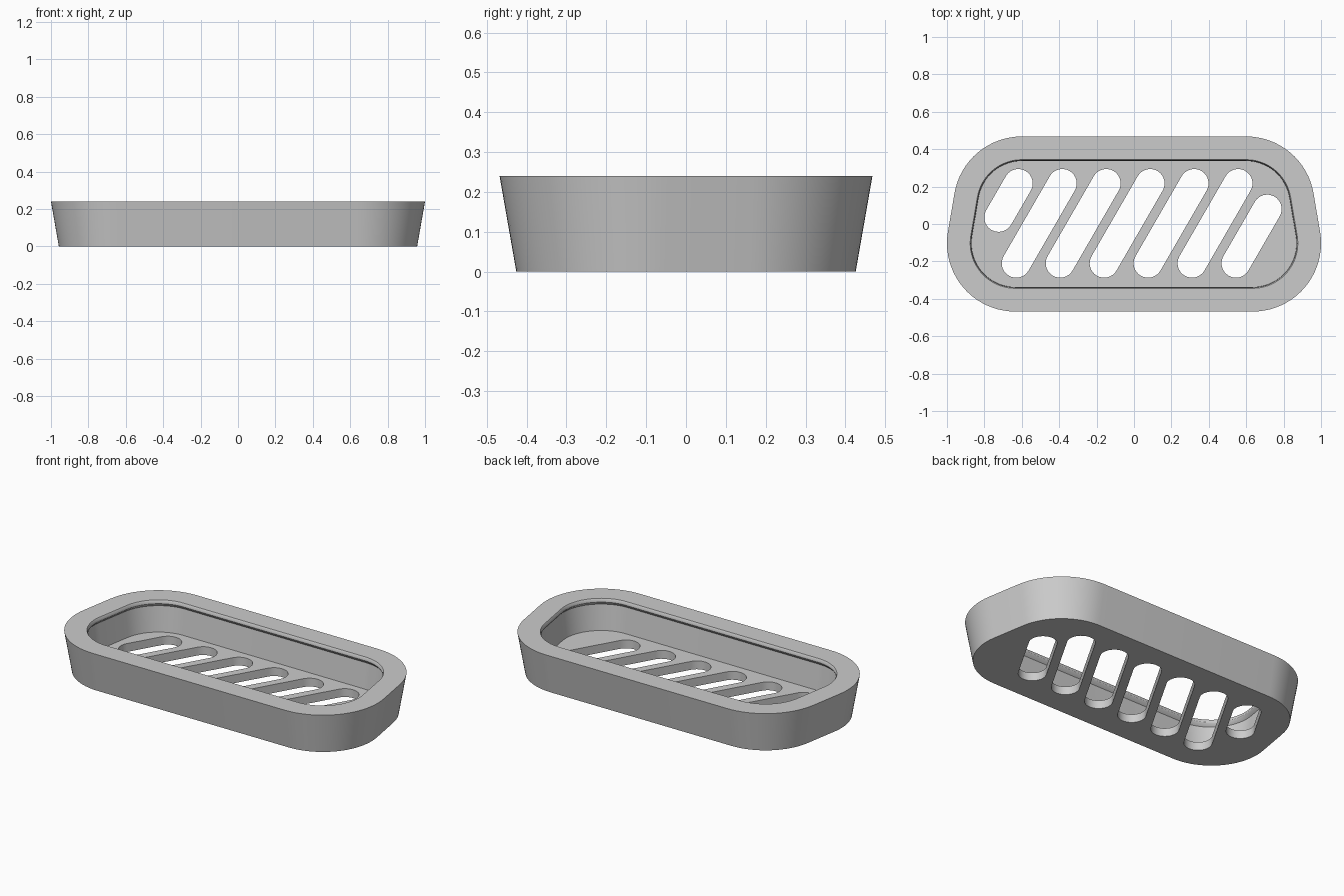
import bpy, bmesh, math
from mathutils import Vector

cube = bpy.data.objects.get("Cube")
if cube:
    bpy.data.objects.remove(cube, do_unlink=True)

# Material
grey = bpy.data.materials.new("plain grey")
grey.use_nodes = True
colour = (0.6, 0.6, 0.6, 1)
grey.diffuse_color = colour
grey.node_tree.nodes["Principled BSDF"].inputs["Base Color"].default_value = colour


def arc(cx, cy, r, start, end, steps):
    return [(cx + r * math.cos(start + (end - start) * i / steps),
             cy + r * math.sin(start + (end - start) * i / steps)) for i in range(steps + 1)]


def outline(r):
    """Rounded trapezoid: four corner circles, the front pair slightly wider apart."""
    back, front, cy = 0.6, 0.635, 0.103
    lean = math.atan2(front - back, 2 * cy)
    q = math.pi / 2
    right = arc(front, -cy, r, -q, lean, 20) + arc(back, cy, r, lean, q, 16)
    return right + [(-x, y) for x, y in reversed(right)]


def capsule(a, b, r):
    """Slot outline running from point a to point b."""
    d = math.atan2(b[1] - a[1], b[0] - a[0])
    q = math.pi / 2
    return arc(*b, r, d - q, d + q, 16) + arc(*a, r, d + q, d + 3 * q, 16)


def loft(bm, sections):
    """Join (points, z) sections into a closed solid."""
    rings = [[bm.verts.new((x, y, z)) for x, y in pts] for pts, z in sections]
    n = len(rings[0])
    for lo, hi in zip(rings, rings[1:]):
        for i in range(n):
            j = (i + 1) % n
            bm.faces.new((lo[i], lo[j], hi[j], hi[i]))
    bm.faces.new(list(reversed(rings[0])))
    bm.faces.new(rings[-1])


def make_object(name, bm):
    bmesh.ops.recalc_face_normals(bm, faces=bm.faces)
    mesh = bpy.data.meshes.new(name)
    bm.to_mesh(mesh)
    bm.free()
    mesh.materials.append(grey)
    obj = bpy.data.objects.new(name, mesh)
    bpy.context.scene.collection.objects.link(obj)
    return obj


# Tray body: drafted outer wall, flat rim, small inner lip, undercut, inner wall, floor
profile = [(0.323, 0), (0.365, 0.24), (0.241, 0.24), (0.236, 0.232), (0.235, 0.22),
           (0.239, 0.212), (0.252, 0.2), (0.234, 0.05)]
bm = bmesh.new()
loft(bm, [(outline(r), z) for r, z in profile])
tray = make_object("soap_tray", bm)

# Slanted drain slots: five full ones and a short one at each end
low, high, pitch = -0.21, 0.217, 0.235
lean = math.tan(math.radians(30))
slots = []
for i in range(-1, 6):
    x = -0.63 + pitch * i
    y0 = 0.035 if i < 0 else low
    y1 = 0.08 if i == 5 else high
    slots.append(((x + (y0 - low) * lean, y0), (x + (y1 - low) * lean, y1)))
bm = bmesh.new()
for a, b in slots:
    pts = capsule(a, b, 0.077)
    loft(bm, [(pts, -0.1), (pts, 0.15)])
cutter = make_object("slot_cutter", bm)
cutter.hide_render = True

cut = tray.modifiers.new("slots", 'BOOLEAN')
cut.operation = 'DIFFERENCE'
cut.solver = 'EXACT'
cut.object = cutter

# Apply the cut, then drop the cutter
bpy.ops.object.select_all(action='DESELECT')
bpy.context.view_layer.objects.active = tray
tray.select_set(True)
bpy.ops.object.modifier_apply(modifier=cut.name)
bpy.data.objects.remove(cutter, do_unlink=True)
bpy.ops.object.shade_smooth_by_angle(angle=math.radians(30))
